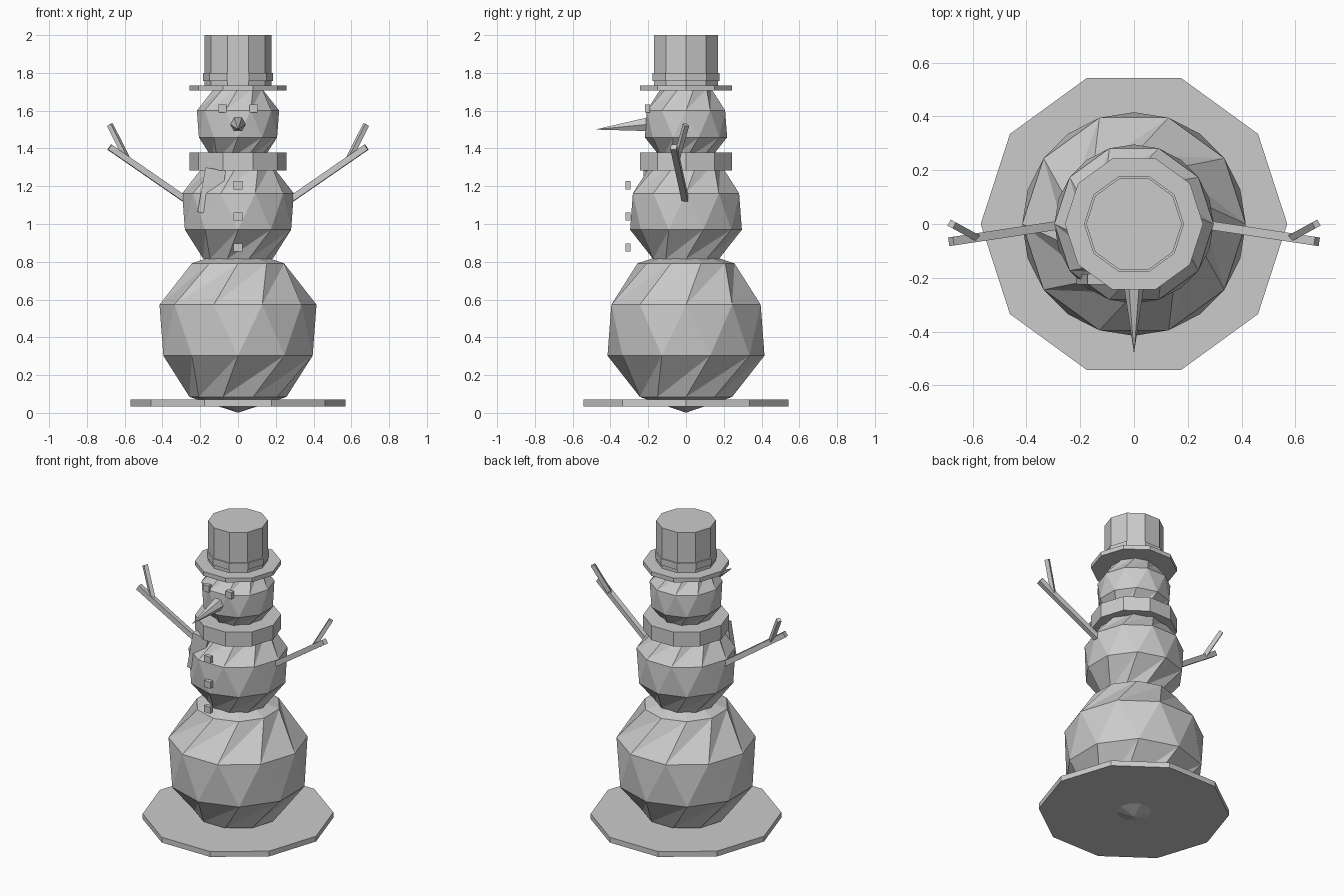
import bpy, bmesh, math
from mathutils import Vector, Matrix

if "Cube" in bpy.data.objects:
    bpy.data.objects.remove(bpy.data.objects["Cube"])

SIDES = 10


def finish(name, bm):
    bmesh.ops.recalc_face_normals(bm, faces=bm.faces)
    mesh = bpy.data.meshes.new(name)
    bm.to_mesh(mesh)
    bm.free()
    obj = bpy.data.objects.new(name, mesh)
    bpy.context.collection.objects.link(obj)
    return obj


def snowball(name, z, r, rings=5):
    # Faceted ball whose alternate rings are turned by half a side
    bm = bmesh.new()
    bottom = bm.verts.new((0, 0, z - r))
    top = bm.verts.new((0, 0, z + r))
    rows = []
    for i in range(1, rings):
        t = math.pi * i / rings
        turn = 0.5 * ((i + 1) % 2)
        row = []
        for j in range(SIDES):
            a = 2 * math.pi * (j + turn) / SIDES
            row.append(bm.verts.new((r * math.sin(t) * math.cos(a),
                                     r * math.sin(t) * math.sin(a),
                                     z - r * math.cos(t))))
        rows.append(row)
    for j in range(SIDES):
        k = (j + 1) % SIDES
        bm.faces.new((bottom, rows[0][k], rows[0][j]))
        bm.faces.new((top, rows[-1][j], rows[-1][k]))
        for lo, hi in zip(rows, rows[1:]):
            bm.faces.new((lo[j], lo[k], hi[k]))
            bm.faces.new((lo[j], hi[k], hi[j]))
    return finish(name, bm)


def spindle(name, a, b, r1, r2, sides, spin=0.0):
    # Straight prism or cone running from point a to point b
    a, b = Vector(a), Vector(b)
    bm = bmesh.new()
    bmesh.ops.create_cone(bm, cap_ends=True, segments=sides, radius1=r1,
                          radius2=r2, depth=(b - a).length)
    turn = (b - a).to_track_quat('Z', 'Y').to_matrix().to_4x4()
    bm.transform(Matrix.Translation((a + b) / 2) @ turn
                 @ Matrix.Rotation(spin, 4, 'Z'))
    return finish(name, bm)


def disc(name, r, z0, z1):
    # Upright ten-sided drum with a corner on the x axis
    bm = bmesh.new()
    rows = [[bm.verts.new((r * math.cos(2 * math.pi * j / SIDES),
                           r * math.sin(2 * math.pi * j / SIDES), z))
             for j in range(SIDES)] for z in (z0, z1)]
    bm.faces.new(rows[0][::-1])
    bm.faces.new(rows[1])
    for j in range(SIDES):
        k = (j + 1) % SIDES
        bm.faces.new((rows[0][j], rows[0][k], rows[1][k], rows[1][j]))
    return finish(name, bm)


def box(name, centre, size, tilt=0.0):
    bm = bmesh.new()
    bmesh.ops.create_cube(bm, size=1)
    bm.transform(Matrix.Translation(centre) @ Matrix.Rotation(tilt, 4, 'Y')
                 @ Matrix.Diagonal((*size, 1)))
    return finish(name, bm)


# Ground plate and three stacked snowballs
disc("base_plate", 0.57, 0.035, 0.07)
snowball("lower_body", 0.438, 0.437)
snowball("middle_body", 1.066, 0.311)
snowball("head", 1.53, 0.229)

# Hat
disc("hat_brim", 0.257, 1.706, 1.734)
disc("hat_crown", 0.178, 1.73, 2.0)
disc("hat_band", 0.186, 1.757, 1.80)

# Scarf with hanging end
disc("scarf", 0.257, 1.283, 1.378)
box("scarf_end", (-0.139, -0.205, 1.172), (0.11, 0.04, 0.24), math.radians(10))

# Face
spindle("nose", (0, -0.18, 1.53), (0, -0.482, 1.50), 0.045, 0.0, 6, math.pi / 6 * 3)
for side, s in (("left", -1), ("right", 1)):
    box(side + "_eye", (s * 0.082, -0.203, 1.611), (0.043, 0.027, 0.043))

    # Stick arm with one twig
    spindle(side + "_arm", (s * 0.25, 0.0, 1.11), (s * 0.68, -0.065, 1.407),
            0.023, 0.023, 4, math.pi / 4)
    spindle(side + "_twig", (s * 0.59, -0.048, 1.35), (s * 0.678, 0.0, 1.525),
            0.018, 0.018, 4, math.pi / 4)

# Buttons down the front
for i, z in enumerate((0.875, 1.04, 1.205)):
    box("button_%d" % (i + 1), (0, -0.308, z), (0.047, 0.027, 0.043))
